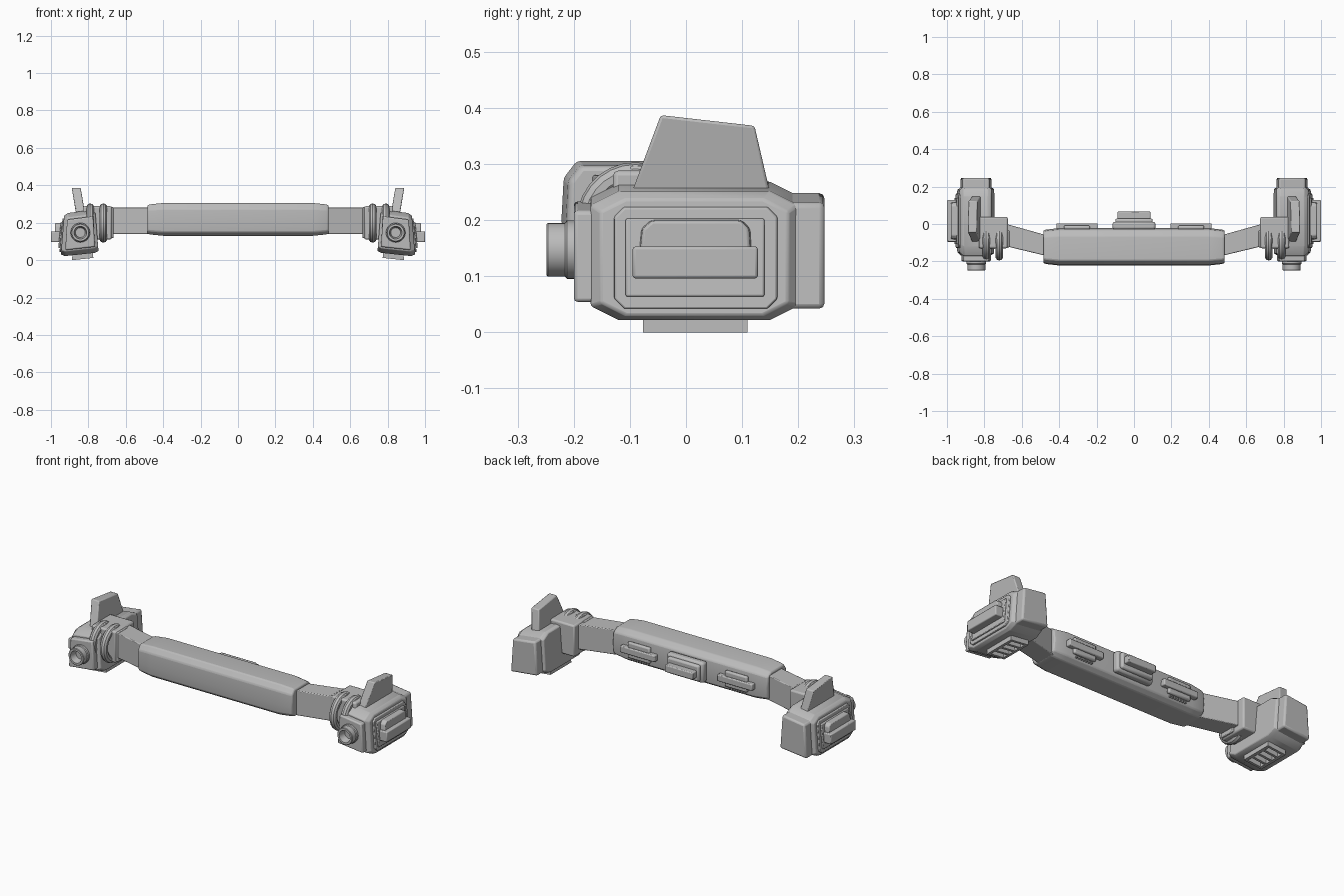
import bpy
import bmesh
import math
from mathutils import Vector

cube = bpy.data.objects.get("Cube")
if cube:
    bpy.data.objects.remove(cube)

grey = bpy.data.materials.new("plain_grey")
grey.use_nodes = True
colour = (0.5, 0.5, 0.5, 1)
grey.diffuse_color = colour
grey.node_tree.nodes["Principled BSDF"].inputs["Base Color"].default_value = colour


def finish(name, bm, side=1, shape=None, bevel=0.0):
    """Turn a bmesh into a bevelled object, mirrored when side is -1."""
    for v in bm.verts:
        if shape:
            v.co = shape(v.co)
        v.co.x *= side
    bmesh.ops.recalc_face_normals(bm, faces=bm.faces)
    mesh = bpy.data.meshes.new(name)
    bm.to_mesh(mesh)
    bm.free()
    mesh.materials.append(grey)
    obj = bpy.data.objects.new(name, mesh)
    bpy.context.collection.objects.link(obj)
    if bevel:
        mod = obj.modifiers.new("bevel", "BEVEL")
        mod.width, mod.segments, mod.limit_method = bevel, 2, "ANGLE"
    bpy.ops.object.select_all(action="DESELECT")
    obj.select_set(True)
    bpy.context.view_layer.objects.active = obj
    bpy.ops.object.shade_smooth_by_angle(angle=math.radians(32))
    return obj


def loft(name, sections, closed=False, **kw):
    """Skin matching loops of points, capping both ends unless closed."""
    bm = bmesh.new()
    rings = [[bm.verts.new(p) for p in s] for s in sections]
    n = len(rings[0])
    pairs = list(zip(rings, rings[1:]))
    if closed:
        pairs.append((rings[-1], rings[0]))
    else:
        bm.faces.new(rings[0])
        bm.faces.new(rings[-1])
    for a, b in pairs:
        for i in range(n):
            j = (i + 1) % n
            bm.faces.new((a[i], a[j], b[j], b[i]))
    return finish(name, bm, **kw)


def along_x(name, outline, stations, centre, **kw):
    """Loft a y-z outline along x; stations are (x, scale)."""
    cy, cz = centre
    return loft(name, [[(x, cy + (y - cy) * k, cz + (z - cz) * k) for y, z in outline]
                       for x, k in stations], **kw)


def box(name, x, y, z, **kw):
    corners = [(y[0], z[0]), (y[1], z[0]), (y[1], z[1]), (y[0], z[1])]
    return along_x(name, corners, [(x[0], 1), (x[1], 1)], (0, 0), **kw)


def chamfered(y, z, cy, cz):
    """Rectangle in y-z with cut corners."""
    (a, b), (c, d) = y, z
    return [(a + cy, c), (b - cy, c), (b, c + cz), (b, d - cz),
            (b - cy, d), (a + cy, d), (a, d - cz), (a, c + cz)]


def revolve(name, profile, centre, axis, steps=28, **kw):
    """Spin a closed (radius, offset) profile about the x or y axis."""
    sections = []
    for i in range(steps):
        t = math.tau * i / steps
        c, s = math.cos(t), math.sin(t)
        sections.append([Vector(centre) + (Vector((o, r * c, r * s)) if axis == "x"
                                           else Vector((r * c, o, r * s)))
                         for r, o in profile])
    return loft(name, sections, closed=True, **kw)


def lean(p):
    """Pod housings widen downward and tip slightly outward."""
    dx = p.x - 0.846
    return Vector((0.846 + dx * (1 - 0.9 * (p.z - 0.15)), p.y, p.z - 0.12 * dx))


# Central padded bar
bar = [(-0.222, 0.2), (-0.218, 0.275), (-0.195, 0.305), (-0.065, 0.305), (-0.03, 0.283),
       (-0.022, 0.22), (-0.03, 0.15), (-0.06, 0.13), (-0.19, 0.13), (-0.216, 0.15)]
along_x("central_bar", bar, [(-0.485, 0.87), (-0.47, 0.92), (-0.4, 1), (0.4, 1),
                             (0.47, 0.92), (0.485, 0.87)], (-0.122, 0.217), bevel=0.006)

# Centre latch on the back of the bar
box("latch_base", (-0.115, 0.115), (-0.03, 0.012), (0.16, 0.275), bevel=0.012)
box("latch_body", (-0.1, 0.1), (0, 0.03), (0.172, 0.263), bevel=0.01)
box("latch_grip", (-0.088, 0.088), (0.02, 0.066), (0.195, 0.235), bevel=0.005)

for side in (1, -1):
    tag = "left_" if side == 1 else "right_"
    kw = dict(side=side)

    # Small clips beside the centre latch
    box(tag + "clip_body", (0.235, 0.375), (-0.03, -0.008), (0.17, 0.26), bevel=0.008, **kw)
    box(tag + "clip_bar", (0.195, 0.415), (-0.03, 0.003), (0.195, 0.232), bevel=0.005, **kw)
    for i in range(7):
        x = 0.25 + i * 0.016
        box(tag + "clip_tooth", (x, x + 0.009), (-0.03, -0.018), (0.155, 0.164), **kw)

    # Angled arm
    loft(tag + "arm", [[(x, y0, 0.14), (x, y1, 0.14), (x, y1, 0.28), (x, y0, 0.28)]
                       for x, y0, y1 in ((0.45, -0.175, -0.065), (0.7, -0.115, 0.005))],
         bevel=0.004, **kw)

    # Collar joining the arm and the pod
    box(tag + "collar", (0.675, 0.83), (-0.13, 0.038), (0.11, 0.288), bevel=0.009, **kw)
    box(tag + "collar_lip", (0.665, 0.7), (-0.125, -0.035), (0.118, 0.283), bevel=0.004, **kw)
    for x in (0.72, 0.79):
        tube = [(0.084 + 0.021 * math.cos(math.tau * i / 10), 0.021 * math.sin(math.tau * i / 10))
                for i in range(10)]
        revolve(tag + "collar_ring", tube, (x, -0.09, 0.198), "x", **kw)
        box(tag + "collar_tab", (x - 0.018, x + 0.018), (-0.1, -0.065), (0.28, 0.296),
            bevel=0.004, **kw)

    # Pod housing
    pod = dict(side=side, shape=lean)
    along_x(tag + "pod_body", chamfered((-0.17, 0.2), (0.03, 0.26), 0.05, 0.025),
            [(0.755, 0.93), (0.775, 1), (0.917, 1), (0.938, 0.9)], (0.015, 0.145),
            bevel=0.004, **pod)
    box(tag + "rear_box", (0.768, 0.922), (0.04, 0.247), (0.05, 0.24), bevel=0.01, **pod)
    box(tag + "front_plate", (0.77, 0.918), (-0.2, -0.14), (0.062, 0.225), bevel=0.007, **pod)

    # Outer panel with its handle
    along_x(tag + "side_panel", chamfered((-0.13, 0.165), (0.052, 0.236), 0.018, 0.018),
            [(0.92, 1), (0.946, 0.98)], (0.015, 0.145), bevel=0.003, **pod)
    box(tag + "side_inset", (0.93, 0.954), (-0.108, 0.14), (0.076, 0.215), bevel=0.004, **pod)
    keystone = [(-0.088, 0.11), (0.12, 0.11), (0.115, 0.185), (0.1, 0.2),
                (-0.063, 0.2), (-0.08, 0.185)]
    along_x(tag + "handle_base", keystone, [(0.94, 1), (0.978, 0.97)], (0.015, 0.15),
            bevel=0.005, **kw)
    box(tag + "handle_grip", (0.94, 1.0), (-0.095, 0.128), (0.096, 0.153), bevel=0.005, **kw)

    # Nozzle with a recessed bore
    revolve(tag + "nozzle", [(0, -0.18), (0.052, -0.18), (0.052, -0.212), (0.048, -0.216),
                             (0.048, -0.246), (0.045, -0.249), (0.034, -0.249),
                             (0.026, -0.21), (0, -0.21)],
            (0.843, 0, 0.147), "y", **kw)

    # Upright fin
    fin = [(-0.102, 0.235), (-0.045, 0.387), (0.122, 0.368), (0.153, 0.235)]
    loft(tag + "fin", [[(0.84 + 0.17 * (z - 0.25) + d, y, z) for y, z in fin]
                       for d in (-0.022, 0.026)], bevel=0.005, **kw)

    # Vent grille underneath
    for x in (0.782, 0.868):
        box(tag + "vent_rail", (x, x + 0.014), (-0.077, 0.11), (0.004, 0.05), **pod)
    for i in range(5):
        y = -0.077 + i * 0.0432
        box(tag + "vent_slat", (0.782, 0.882), (y, y + 0.014), (0.004, 0.05), **pod)
